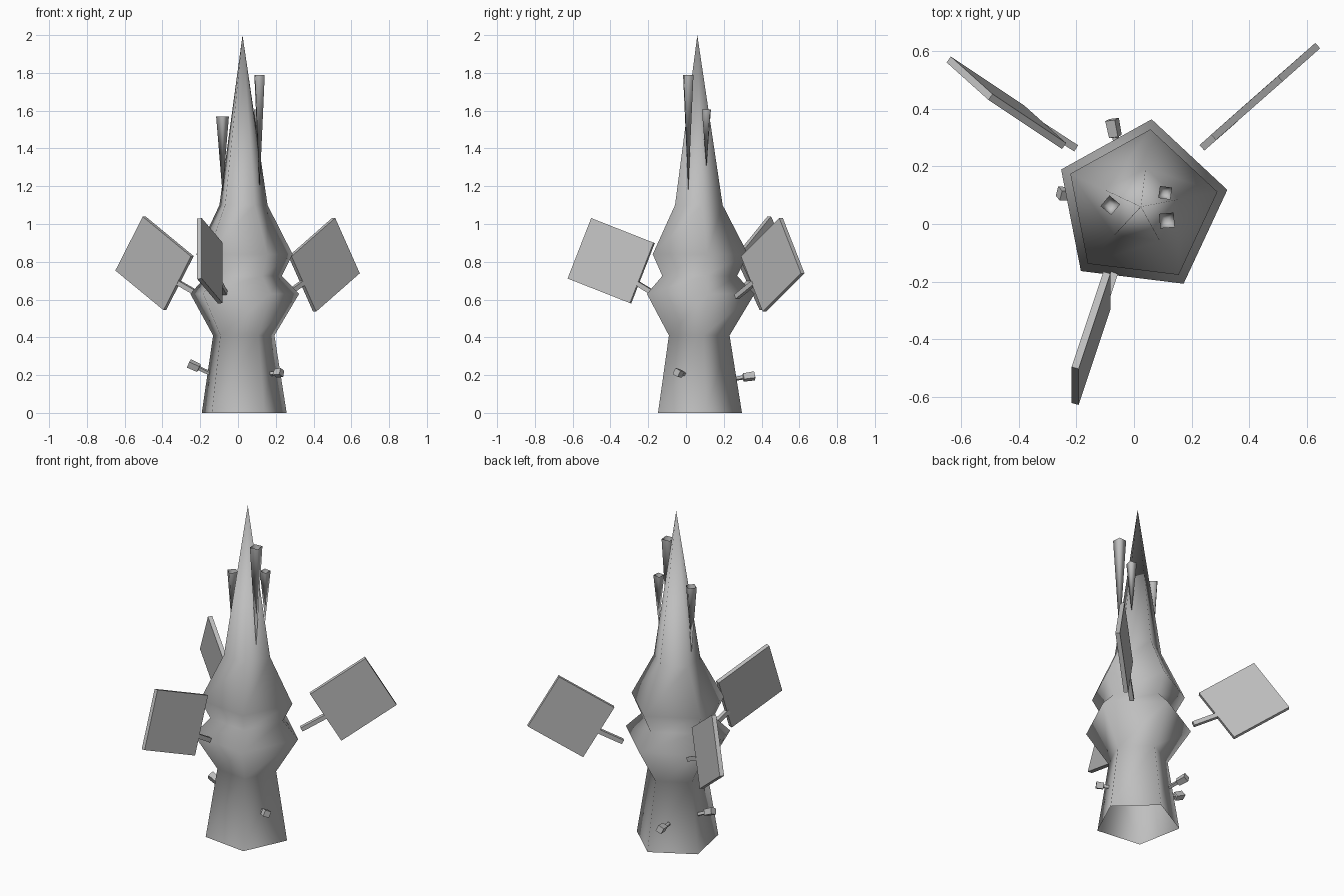
import bpy, bmesh, math
from mathutils import Vector, Matrix

cube = bpy.data.objects.get("Cube")
if cube:
    bpy.data.objects.remove(cube, do_unlink=True)

GREY = (0.52, 0.52, 0.52, 1)
grey = bpy.data.materials.new("plain_grey")
grey.use_nodes = True
grey.diffuse_color = GREY
grey.node_tree.nodes["Principled BSDF"].inputs["Base Color"].default_value = GREY


def finish(bm, name, smooth):
    bmesh.ops.recalc_face_normals(bm, faces=bm.faces)
    for f in bm.faces:
        f.smooth = smooth
    mesh = bpy.data.meshes.new(name)
    bm.to_mesh(mesh)
    bm.free()
    mesh.materials.append(grey)
    obj = bpy.data.objects.new(name, mesh)
    bpy.context.collection.objects.link(obj)
    return obj


def loft(name, start, end, profile, sides, turn=0, smooth=True, capped=False):
    """Polygon rings along an axis; profile holds (fraction, radius), radius 0 is a point."""
    start, end = Vector(start), Vector(end)
    axis = end - start
    rot = axis.to_track_quat('Z', 'Y')
    bm = bmesh.new()
    rings = []
    for t, r in profile:
        count = sides if r else 1
        rings.append([bm.verts.new(start + axis * t + rot @ Vector((
            r * math.cos(math.radians(turn) + math.tau * i / sides),
            r * math.sin(math.radians(turn) + math.tau * i / sides), 0)))
            for i in range(count)])
    for a, b in zip(rings, rings[1:]):
        for i in range(sides):
            j = (i + 1) % sides
            if len(b) == 1:
                bm.faces.new((a[i], a[j], b[0]))
            elif len(a) == 1:
                bm.faces.new((a[0], b[j], b[i]))
            else:
                bm.faces.new((a[i], a[j], b[j], b[i]))
    if capped:
        for ring in (rings[0], rings[-1]):
            bm.faces.new(ring)
    return finish(bm, name, smooth)


def plate(name, centre, edge_a, edge_b, thickness=0.025):
    """Flat slab spanned by two edge vectors."""
    a, b = Vector(edge_a), Vector(edge_b)
    n = a.cross(b).normalized() * thickness
    m = Matrix((a, b, n)).transposed().to_4x4()
    m.translation = Vector(centre)
    bm = bmesh.new()
    bmesh.ops.create_cube(bm, size=1, matrix=m)
    return finish(bm, name, False)


# Five-sided hollow body with two bulges and a pointed nose, open below
body = [(0, 0.238), (0.41, 0.172), (0.63, 0.305), (0.725, 0.212),
        (0.84, 0.27), (1.1, 0.135), (2, 0)]
loft("body", (0.024, 0.06, 0), (0.024, 0.06, 1),
     body, 5, turn=47)

# Hollow spikes that widen upwards around the nose
for name, x, y, low, high, r, turn in (
        ("left_front_spike", 0.114, 0.012, 1.18, 1.79, 0.036, 50),
        ("left_back_spike", 0.108, 0.108, 1.3, 1.605, 0.03, 37),
        ("right_spike", -0.082, 0.065, 1.16, 1.57, 0.034, 5)):
    loft(name, (x, y, low), (x, y, high), [(0, 0), (1, r)], 4, turn)

# Square panels, each held by a strut: centre, two edges, strut ends
for side, centre, a, b, foot, tip in (
        ("left", (0.456, 0.459, 0.784), (0.231, 0.203, 0.203), (0.13, 0.115, -0.293),
         (0.24, 0.268, 0.615), (0.345, 0.36, 0.69)),
        ("right", (-0.442, 0.42, 0.792), (0.145, -0.13, 0.285), (-0.255, 0.17, 0.21),
         (-0.205, 0.265, 0.625), (-0.317, 0.338, 0.69)),
        ("front", (-0.149, -0.396, 0.805), (0, 0.125, 0.32), (-0.11, -0.33, 0.13),
         (-0.07, -0.175, 0.635), (-0.1, -0.265, 0.69))):
    plate(side + "_panel", centre, a, b)
    loft(side + "_strut", foot, tip, [(0, 0.018), (1, 0.018)], 4, 45,
         smooth=False, capped=True)

# Small nozzles near the foot: thin neck, then a square head
nozzle = [(0, 0.012), (0.5, 0.012), (0.52, 0.024), (1, 0.026)]
for side, root, tip in (
        ("right", (-0.15, 0.1, 0.21), (-0.26, 0.106, 0.262)),
        ("left", (0.16, -0.002, 0.205), (0.232, -0.05, 0.214)),
        ("back", (-0.052, 0.24, 0.178), (-0.076, 0.362, 0.196))):
    loft(side + "_nozzle", root, tip, nozzle, 4, 20, smooth=False, capped=True)
